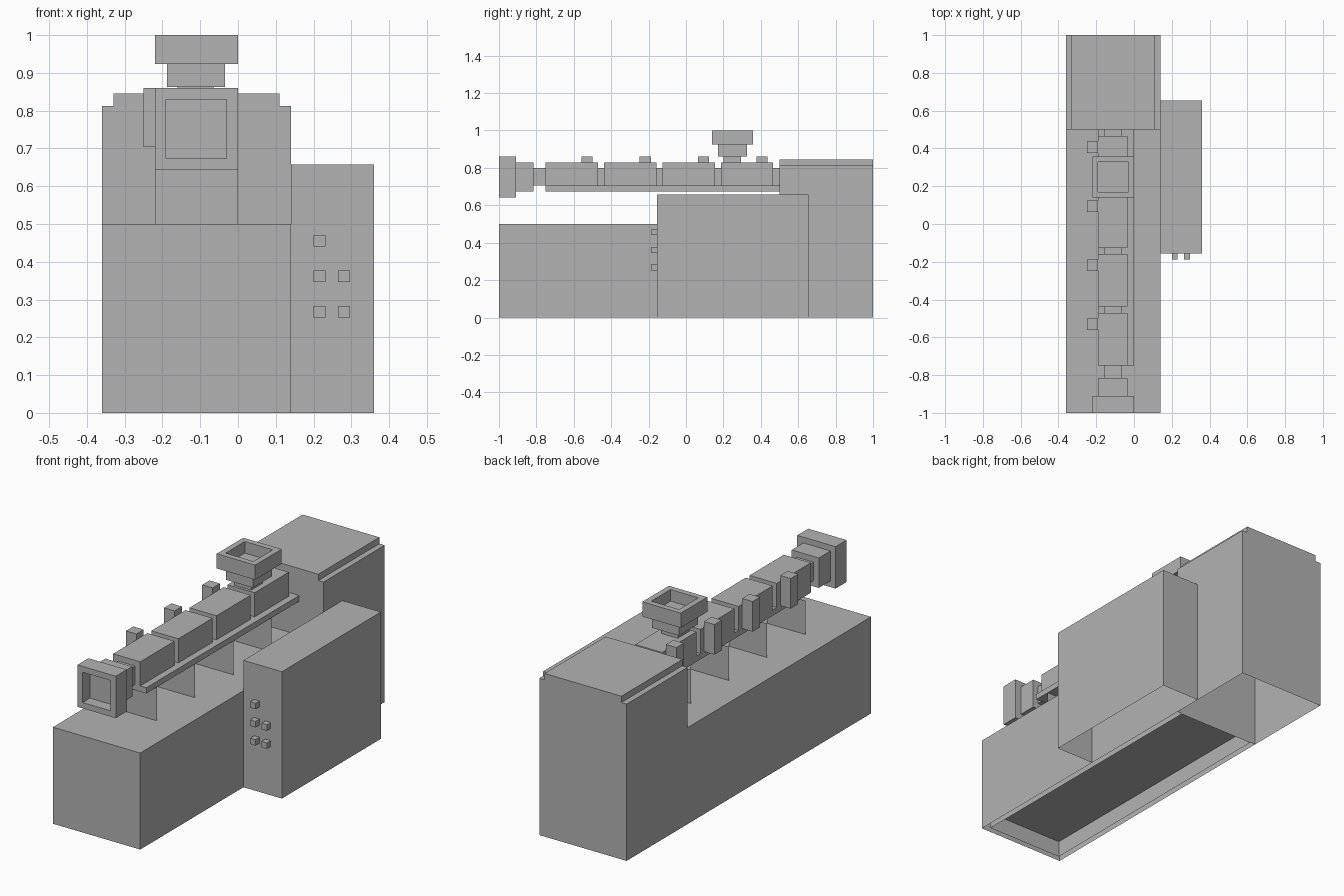
import bpy, bmesh
from mathutils import Vector

cube = bpy.data.objects.get("Cube")
if cube:
    bpy.data.objects.remove(cube, do_unlink=True)

grey = bpy.data.materials.new("machine grey")
grey.use_nodes = True
grey.diffuse_color = (0.45, 0.45, 0.45, 1)
grey.node_tree.nodes["Principled BSDF"].inputs["Base Color"].default_value = (0.45, 0.45, 0.45, 1)


def facing(bm, direction):
    """The face of the box that points along direction."""
    bm.normal_update()
    return max(bm.faces, key=lambda f: f.normal.dot(Vector(direction)))


def box(name, x, y, z, open_bottom=False, recess=None, rim=0.03, depth=0.06):
    """Box from ranges; may be open below or have a socket in one side."""
    bm = bmesh.new()
    bmesh.ops.create_cube(bm, size=1)
    for v in bm.verts:
        v.co = [r[0] if c < 0 else r[1] for c, r in zip(v.co, (x, y, z))]
    if open_bottom:
        bmesh.ops.delete(bm, geom=[facing(bm, (0, 0, -1))], context='FACES')
    if recess:
        face = facing(bm, recess)
        bmesh.ops.inset_region(bm, faces=[face], thickness=rim, use_even_offset=True)
        floor = bmesh.ops.extrude_discrete_faces(bm, faces=[face])["faces"][0]
        bmesh.ops.translate(bm, verts=floor.verts, vec=Vector(recess) * -depth)
    mesh = bpy.data.meshes.new(name)
    bm.to_mesh(mesh)
    bm.free()
    mesh.materials.append(grey)
    obj = bpy.data.objects.new(name, mesh)
    bpy.context.collection.objects.link(obj)
    return obj


def sheet(name, x, y, z):
    """Upright sheet without thickness, across the machine."""
    mesh = bpy.data.meshes.new(name)
    mesh.from_pydata([(x[0], y, z[0]), (x[1], y, z[0]), (x[1], y, z[1]), (x[0], y, z[1])],
                     [], [(0, 1, 2, 3)])
    mesh.materials.append(grey)
    bpy.context.collection.objects.link(bpy.data.objects.new(name, mesh))


# Hollow bed with an inner tray, and the drive housing behind it
body_x, inner_x = (-0.36, 0.14), (-0.33, 0.11)
box("bed", body_x, (-1, 0.5), (0, 0.5), open_bottom=True)
box("bed_tray", inner_x, (-0.97, 0.497), (0, 0.085), open_bottom=True)
box("drive_housing", body_x, (0.5, 1), (0, 0.812), open_bottom=True)
box("housing_cap", inner_x, (0.5, 1), (0.812, 0.845))

# Control cabinet with its push buttons
box("control_cabinet", (0.14, 0.36), (-0.155, 0.655), (0, 0.657), open_bottom=True)
for column, heights in ((0.2, (0.252, 0.346, 0.44)), (0.265, (0.252, 0.346))):
    for h in heights:
        box("button", (column, column + 0.031), (-0.187, -0.155), (h, h + 0.031))

# Barrel: core, four heater jackets, side terminals and support sheets
barrel_x = (-0.19, -0.035)
box("barrel_core", (-0.16, -0.065), (-0.815, 0.5), (0.705, 0.8))
box("barrel_rail", (-0.19, 0), (-0.75, 0.5), (0.675, 0.705))
for i in range(4):
    start = -0.75 + 0.312 * i
    box("heater_jacket", barrel_x, (start, start + 0.28), (0.705, 0.83))
    box("terminal_box", (-0.25, -0.19), (start + 0.19, start + 0.25), (0.704, 0.86))
    sheet("support_sheet", (-0.22, 0), start + 0.088, (0.5, 0.675))

# Die head
box("die_adapter", barrel_x, (-0.91, -0.815), (0.675, 0.83))
box("die_head", (-0.22, 0), (-1, -0.91), (0.643, 0.86), recess=(0, -1, 0))

# Feed hopper
box("hopper_neck", (-0.16, -0.065), (0.2, 0.295), (0.83, 0.862))
box("hopper_throat", (-0.188, -0.034), (0.17, 0.325), (0.862, 0.924))
box("hopper_bin", (-0.22, 0), (0.14, 0.357), (0.924, 1), recess=(0, 0, 1))
